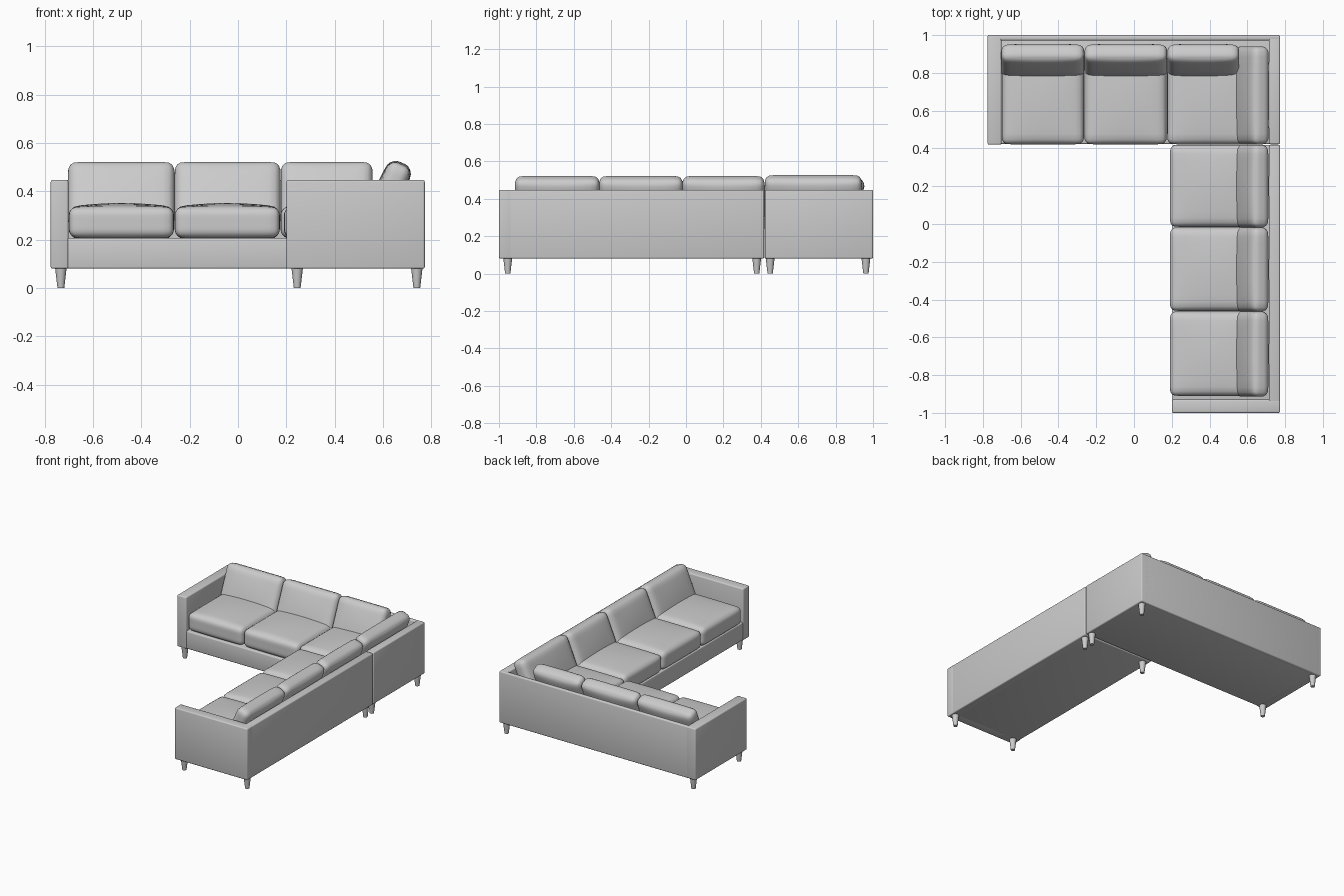
import bpy, bmesh, math
from mathutils import Vector, Matrix

old = bpy.data.objects.get("Cube")
if old:
    bpy.data.objects.remove(old, do_unlink=True)

grey = bpy.data.materials.new("grey_fabric")
grey.use_nodes = True
COLOUR = (0.6, 0.6, 0.6, 1)
grey.diffuse_color = COLOUR
grey.node_tree.nodes["Principled BSDF"].inputs["Base Color"].default_value = COLOUR


def add_object(name, bm, smooth=True):
    mesh = bpy.data.meshes.new(name)
    bm.to_mesh(mesh)
    bm.free()
    ob = bpy.data.objects.new(name, mesh)
    bpy.context.collection.objects.link(ob)
    mesh.materials.append(grey)
    bpy.ops.object.select_all(action='DESELECT')
    ob.select_set(True)
    bpy.context.view_layer.objects.active = ob
    if smooth:
        bpy.ops.object.shade_smooth_by_angle(angle=math.radians(35))
    return ob


def panel(name, x, y, z, bevel=0.008):
    """Upholstered board between the given limits, with softened edges."""
    bm = bmesh.new()
    bmesh.ops.create_cube(bm, size=1)
    for v in bm.verts:
        v.co = [lo + (c + 0.5) * (hi - lo) for c, (lo, hi) in zip(v.co, (x, y, z))]
    bmesh.ops.bevel(bm, geom=bm.edges[:], offset=bevel, segments=3,
                    profile=0.5, affect='EDGES')
    return add_object(name, bm)


def cushion(name, size, matrix, radius, puff):
    """Rounded box whose two large faces (local z) swell in the middle."""
    half = Vector(size) / 2
    bm = bmesh.new()
    bmesh.ops.create_cube(bm, size=2)
    bmesh.ops.subdivide_edges(bm, edges=bm.edges[:], cuts=13, use_grid_fill=True)
    for v in bm.verts:
        p = Vector([math.sin(c * math.pi / 2) for c in v.co])
        q = Vector([c * h for c, h in zip(p, half)])
        core = Vector([max(r - h, min(h - r, c)) for c, h, r in zip(q, half, [radius] * 3)])
        d = q - core
        if d.length > 1e-6:
            q = core + d.normalized() * radius
        q.z += p.z * puff * (1 - p.x ** 2) * (1 - p.y ** 2)
        v.co = matrix @ q
    return add_object(name, bm)


def leg(name, x, y):
    bm = bmesh.new()
    bmesh.ops.create_cone(bm, cap_ends=True, segments=20, radius1=0.014, radius2=0.024,
                          depth=0.085, matrix=Matrix.Translation((x, y, 0.0425)))
    return add_object(name, bm)


LEFT, RIGHT, FLOOR, DECK, TOP = -0.775, 0.773, 0.08, 0.207, 0.447
JOIN = 0.42

# Rear section: base, arm, back and corner wall
panel("rear_base", (LEFT + 0.01, RIGHT - 0.01), (JOIN + 0.004, 0.99), (FLOOR, DECK))
panel("rear_arm", (LEFT, -0.702), (JOIN, 1), (FLOOR, TOP))
panel("rear_back", (LEFT + 0.01, RIGHT - 0.003), (0.972, 1), (FLOOR, TOP))
panel("corner_wall", (0.715, RIGHT), (JOIN + 0.002, 1), (FLOOR, TOP))

# Front section: base, arm and back
panel("side_base", (0.204, RIGHT - 0.01), (-0.99, JOIN - 0.002), (FLOOR, DECK))
panel("side_arm", (0.2, RIGHT), (-1, -0.93), (FLOOR, TOP))
panel("side_back", (0.715, RIGHT), (-1, JOIN - 0.002), (FLOOR, TOP))


def seat(name, x, y):
    size = (x[1] - x[0], y[1] - y[0], 0.128)
    centre = ((x[0] + x[1]) / 2, (y[0] + y[1]) / 2, 0.272)
    cushion(name, size, Matrix.Translation(centre), 0.035, 0.016)


def back_cushion(name, start, end, height, along_x):
    """Cushion leaning on the back; profile runs across the seat depth."""
    turn = Matrix.Rotation(0 if along_x else -math.pi / 2, 4, 'Z')
    mid = (start + end) / 2
    centre = (mid, 0.862, 0.385) if along_x else (0.622, mid, 0.385)
    lean = Matrix.Rotation(math.radians(67), 4, 'X')
    cushion(name, (end - start, height, 0.098),
            Matrix.Translation(centre) @ turn @ lean, 0.037, 0.012)


# Rear cushions
for i, (a, b) in enumerate([(-0.7, -0.265), (-0.262, 0.173), (0.176, 0.66)]):
    seat(f"rear_seat_cushion_{i + 1}", (a, b), (0.422, 0.93))
for i, (a, b) in enumerate([(-0.703, -0.263), (-0.262, 0.176), (0.177, 0.557)]):
    back_cushion(f"rear_back_cushion_{i + 1}", a, b, 0.28, True)

# Side cushions
for i, (a, b) in enumerate([(-0.91, -0.463), (-0.46, -0.018), (-0.015, 0.419)]):
    seat(f"side_seat_cushion_{i + 1}", (0.19, 0.68), (a, b))
    back_cushion(f"side_back_cushion_{i + 1}", a - 0.004, b, 0.28, False)
back_cushion("corner_back_cushion", 0.421, 0.94, 0.29, False)

# Tapered legs under both sections
spots = [(x, y) for x in (-0.733, 0.74) for y in (0.45, 0.962)]
spots += [(x, y) for x in (0.245, 0.74) for y in (-0.953, 0.378)]
for i, (x, y) in enumerate(spots):
    leg(f"leg_{i + 1}", x, y)
